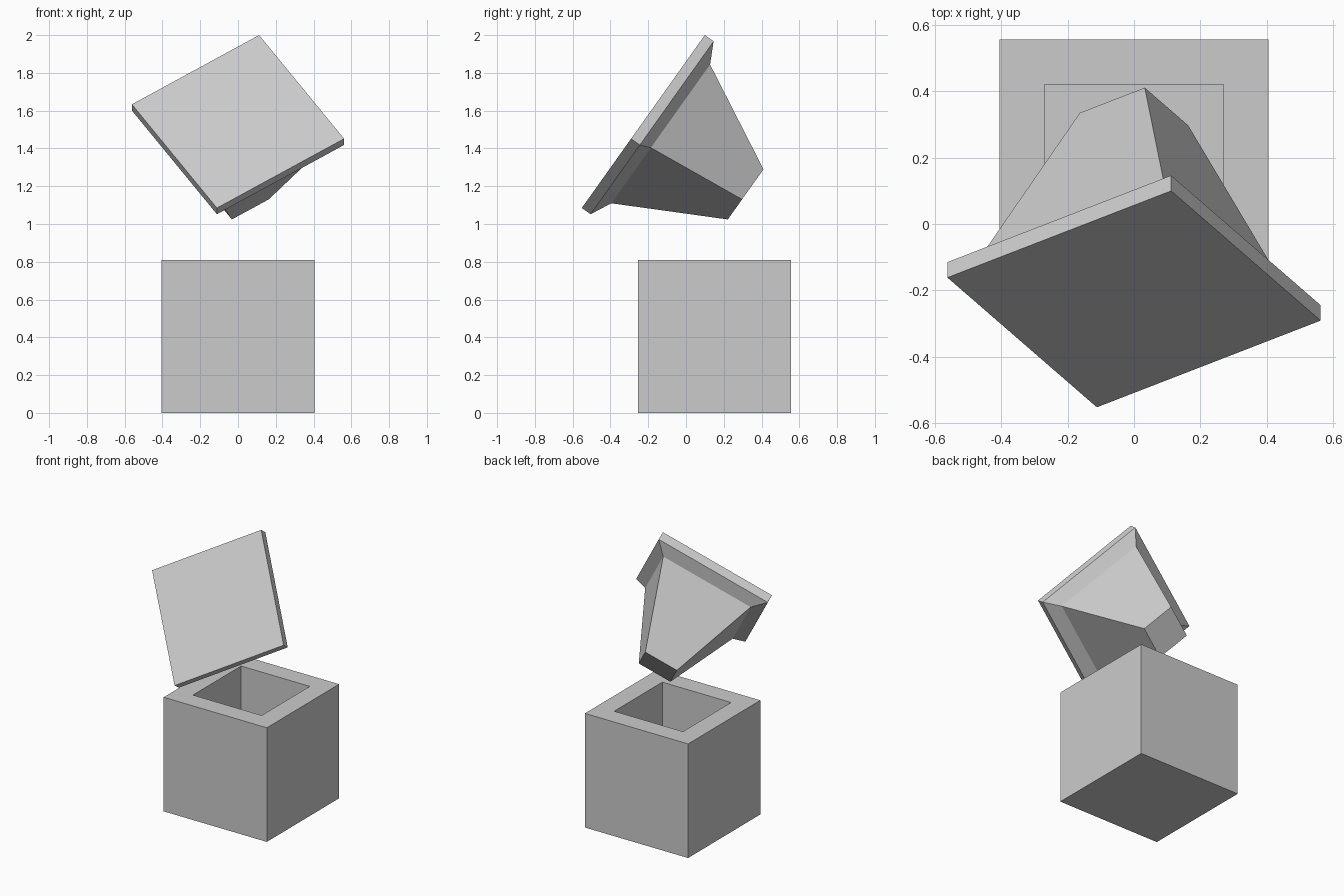
import bpy
import bmesh
from mathutils import Matrix, Vector

default = bpy.data.objects.get("Cube")
if default:
    bpy.data.objects.remove(default, do_unlink=True)

# Single flat grey for everything
grey = bpy.data.materials.new("light_grey")
grey.use_nodes = True
grey.diffuse_color = (0.6, 0.6, 0.6, 1)
grey.node_tree.nodes["Principled BSDF"].inputs["Base Color"].default_value = (0.6, 0.6, 0.6, 1)


def square_loft(name, profile, matrix):
    """Closed solid through square rings given as (side, height)."""
    bm = bmesh.new()
    rings = []
    for side, height in profile:
        h = side / 2
        rings.append([bm.verts.new((sx * h, sy * h, height))
                      for sx, sy in ((-1, -1), (1, -1), (1, 1), (-1, 1))])
    for low, high in zip(rings, rings[1:]):
        for i in range(4):
            j = (i + 1) % 4
            bm.faces.new((low[i], low[j], high[j], high[i]))
    bm.faces.new(rings[0][::-1])
    bm.faces.new(rings[-1])
    bmesh.ops.recalc_face_normals(bm, faces=bm.faces)
    mesh = bpy.data.meshes.new(name)
    bm.to_mesh(mesh)
    bm.free()
    mesh.materials.append(grey)
    obj = bpy.data.objects.new(name, mesh)
    obj.matrix_world = matrix
    bpy.context.collection.objects.link(obj)
    return obj


# Open box: outer wall, rim, then cavity down to its floor
square_loft("box", [(0.81, 0), (0.81, 0.81), (0.54, 0.81), (0.54, 0.13)],
            Matrix.Translation((0, 0.15, 0)))

# Tilted lid: slab, bevelled shoulder, then tapered plug
axis = Vector((0, 0.815, -0.58)).normalized()
across = Vector((0.83, 0.32, 0.453))
across = (across - axis * across.dot(axis)).normalized()
tilt = Matrix((across, axis.cross(across), axis)).transposed().to_4x4()
square_loft("lid", [(0.81, 0), (0.81, 0.057), (0.65, 0.113), (0.235, 0.665)],
            Matrix.Translation((0, -0.226, 1.5425)) @ tilt)
